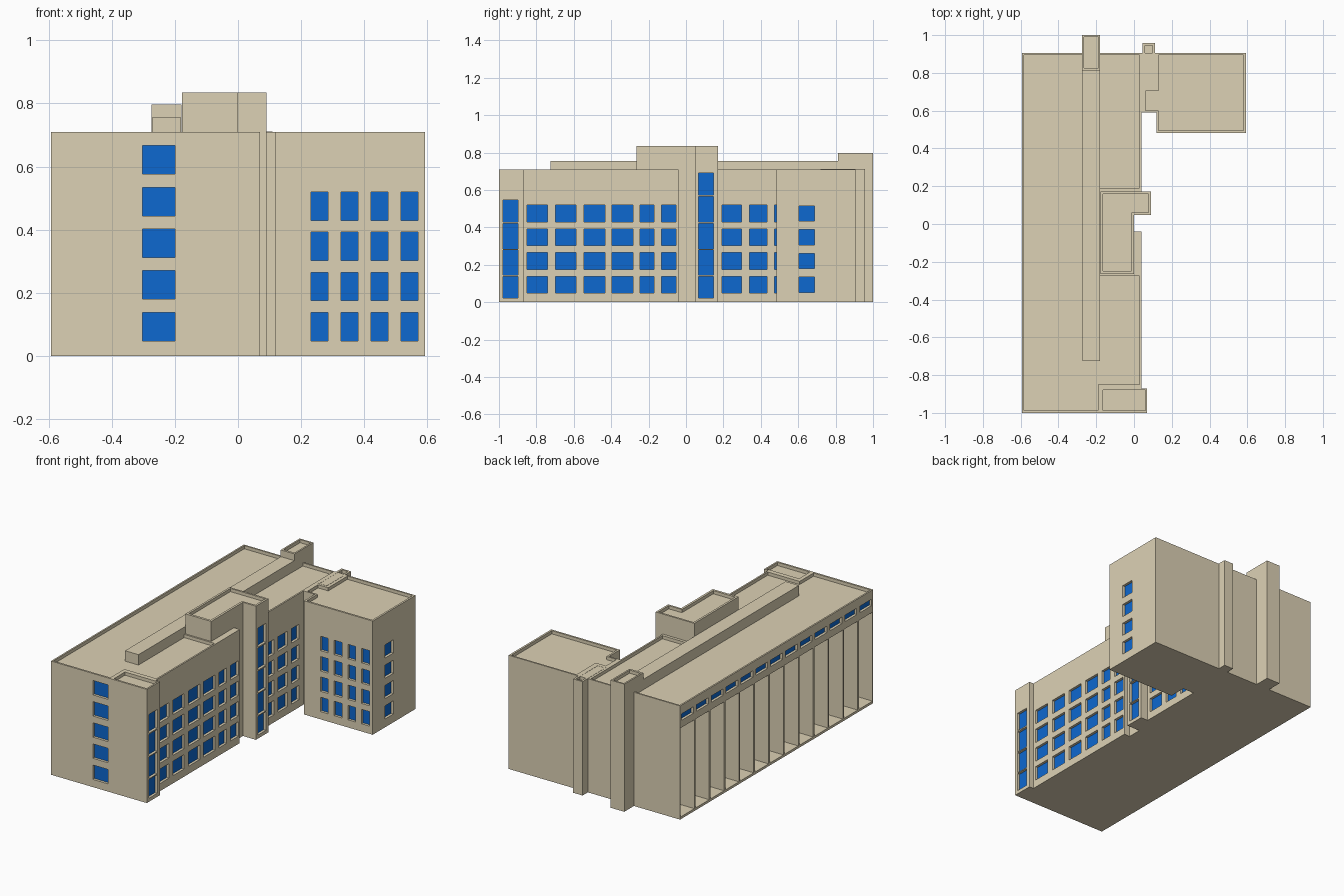
import bpy, bmesh

if "Cube" in bpy.data.objects:
    bpy.data.objects.remove(bpy.data.objects["Cube"])


def material(name, color):
    m = bpy.data.materials.new(name)
    m.diffuse_color = color
    m.use_nodes = True
    m.node_tree.nodes["Principled BSDF"].inputs["Base Color"].default_value = m.diffuse_color
    return m


STONE = material("stone", (0.72, 0.64, 0.46, 1))
GLASS = material("glass", (0.004, 0.14, 0.63, 1))


def make(name, bm, mat):
    bmesh.ops.recalc_face_normals(bm, faces=bm.faces)
    me = bpy.data.meshes.new(name)
    bm.to_mesh(me)
    bm.free()
    me.materials.append(mat)
    ob = bpy.data.objects.new(name, me)
    bpy.context.collection.objects.link(ob)
    return ob


def add_prism(bm, pts, z0, z1):
    f = bm.faces.new([bm.verts.new((x, y, z0)) for x, y in pts])
    r = bmesh.ops.extrude_face_region(bm, geom=[f])
    top = [v for v in r["geom"] if isinstance(v, bmesh.types.BMVert)]
    bmesh.ops.translate(bm, vec=(0, 0, z1 - z0), verts=top)


def rect(x0, x1, y0, y1):
    return [(x0, y0), (x1, y0), (x1, y1), (x0, y1)]


def prisms(name, items, mat=STONE):
    bm = bmesh.new()
    for pts, z0, z1 in items:
        add_prism(bm, pts, z0, z1)
    return make(name, bm, mat)


def cut(ob, items):
    cutter = prisms("cutter", items)
    mod = ob.modifiers.new("cut", "BOOLEAN")
    mod.operation, mod.solver, mod.object = "DIFFERENCE", "EXACT", cutter
    bpy.context.view_layer.objects.active = ob
    bpy.ops.object.modifier_apply(modifier=mod.name)
    bpy.data.objects.remove(cutter)


def windows(ob, name, side, plane, cols, rows, depth=0.02):
    """Recessed openings with glass; side is 'x+', 'x-' or 'y-'."""
    s = 1 if side[1] == "+" else -1

    def slab(a, b, out, deep):
        p, q = sorted((plane + s * out, plane - s * deep))
        return rect(p, q, a, b) if side[0] == "x" else rect(a, b, p, q)

    holes = [(c, r) for c in cols for r in rows]
    cut(ob, [(slab(a, b, 0.01, depth), *r) for (a, b), r in holes])
    prisms(name, [(slab(a, b, 0.004 - depth, depth + 0.004), *r)
                  for (a, b), r in holes], GLASS)


H, RIM = 0.71, 0.69

# main building, front corner bay, link and side wing in one footprint
body = prisms("main_building", [([
    (-0.593, -1), (0.07, -1), (0.07, -0.87), (0.04, -0.87), (0.04, -0.04),
    (-0.01, -0.04), (-0.01, 0.165), (0.04, 0.165), (0.04, 0.59), (0.118, 0.59),
    (0.118, 0.483), (0.593, 0.483), (0.593, 0.905), (-0.593, 0.905)], 0, H)])

# sunken roofs behind the parapets
cut(body, [
    ([(-0.583, -0.988), (-0.19, -0.988), (-0.19, -0.85), (0.03, -0.85),
      (0.03, -0.275), (-0.18, -0.275), (-0.18, 0.19), (0.03, 0.19),
      (0.03, 0.895), (-0.583, 0.895)], RIM, 0.8),
    (rect(-0.165, 0.06, -0.988, -0.88), RIM, 0.8),
    ([(0.06, 0.60), (0.13, 0.60), (0.13, 0.495), (0.581, 0.495), (0.581, 0.895),
      (0.13, 0.895), (0.13, 0.705), (0.06, 0.705)], RIM, 0.8)])

# deep bays between fins on the left side
step, fin = 1.905 / 13, 0.006
bays = [(-1 + i * step, -1 + (i + 1) * step) for i in range(13)]
cut(body, [(rect(-0.7, -0.475, a + fin, b - fin), 0.015, 0.57) for a, b in bays])
windows(body, "left_strip_windows", "x-", -0.593,
        [(a + 0.015, b - 0.015) for a, b in bays], [(0.615, 0.655)])

# window grids
rows = [(0.048 + 0.127 * i, 0.138 + 0.127 * i) for i in range(4)]
windows(body, "right_windows", "x+", 0.04,
        [(-0.85, -0.74), (-0.697, -0.588), (-0.546, -0.434), (-0.396, -0.283),
         (-0.246, -0.17), (-0.13, -0.053), (0.192, 0.298), (0.34, 0.432),
         (0.472, 0.545)], rows)
windows(body, "wing_right_windows", "x+", 0.593, [(0.604, 0.687)],
        [(a + 0.004, b - 0.004) for a, b in rows])
windows(body, "corner_windows", "x+", 0.07, [(-0.979, -0.897)],
        [(0.022, 0.138), (0.144, 0.278), (0.284, 0.42), (0.428, 0.545)])
windows(body, "front_windows", "y-", -1, [(-0.303, -0.2)],
        [(0.048 + 0.132 * i, 0.138 + 0.132 * i) for i in range(5)])
windows(body, "wing_front_windows", "y-", 0.483,
        [(0.231 + 0.095 * i, 0.285 + 0.095 * i) for i in range(4)], rows)

# stair tower with L-shaped top
tower = prisms("stair_tower", [([
    (-0.178, -0.265), (0, -0.265), (0, 0.048), (0.09, 0.048),
    (0.09, 0.172), (-0.178, 0.172)], 0, 0.835)])
cut(tower, [([(-0.165, -0.25), (-0.014, -0.25), (-0.014, 0.06), (0.077, 0.06),
              (0.077, 0.16), (-0.165, 0.16)], 0.815, 0.9)])
windows(tower, "tower_windows", "x+", 0.09, [(0.068, 0.147)],
        [(0.022, 0.138), (0.144, 0.278), (0.284, 0.42), (0.428, 0.564), (0.572, 0.69)])

# roof ridge and rear shafts
prisms("roof_ridge", [(rect(-0.273, -0.18, -0.725, 0.83), 0.6, 0.755)])
shaft = prisms("rear_shaft", [(rect(-0.274, -0.179, 0.813, 1), 0, 0.797)])
cut(shaft, [(rect(-0.264, -0.189, 0.827, 0.99), 0.777, 0.9)])
duct = prisms("rear_duct", [(rect(0.045, 0.11, 0.72, 0.957), 0, H + 0.001)])
cut(duct, [(rect(0.058, 0.098, 0.732, 0.946), RIM, 0.8)])
